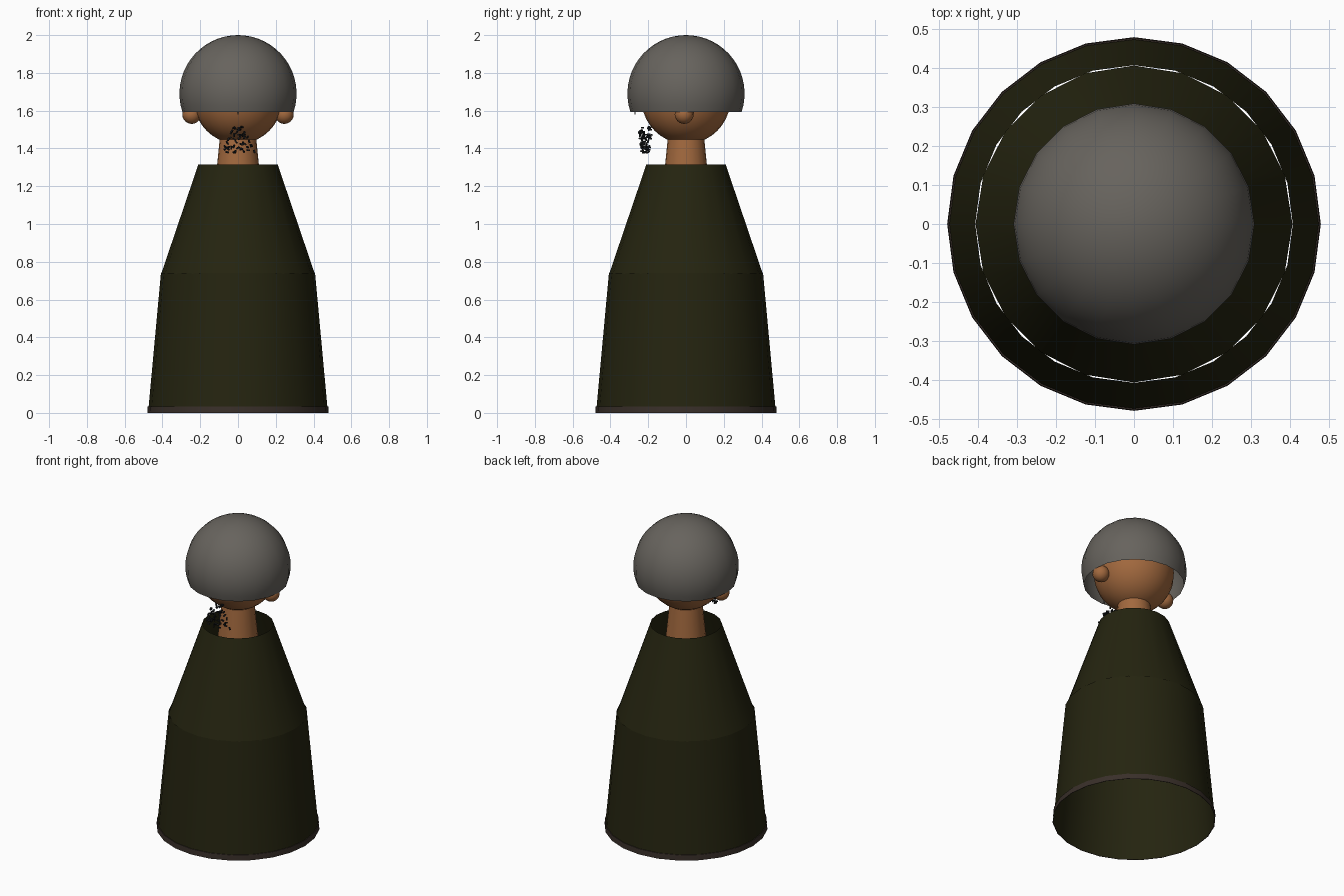
import bpy, bmesh, math, random
from mathutils import Matrix, Euler, Vector

if "Cube" in bpy.data.objects:
    bpy.data.objects.remove(bpy.data.objects["Cube"])

random.seed(4)


def material(name, rgb):
    m = bpy.data.materials.new(name)
    m.diffuse_color = (*rgb, 1)
    m.use_nodes = True
    m.node_tree.nodes["Principled BSDF"].inputs["Base Color"].default_value = m.diffuse_color
    return m


GREEN = material("dark_green_cloth", (0.018, 0.0175, 0.005))
BROWN = material("brown_trim", (0.04, 0.028, 0.022))
SKIN = material("skin", (0.36, 0.14, 0.048))
GREY = material("grey_hood", (0.135, 0.125, 0.11))
BLACK = material("near_black", (0.012, 0.013, 0.015))


def finish(name, bm, mat, smooth=True):
    mesh = bpy.data.meshes.new(name)
    bm.to_mesh(mesh)
    bm.free()
    mesh.materials.append(mat)
    obj = bpy.data.objects.new(name, mesh)
    bpy.context.collection.objects.link(obj)
    if smooth:
        bpy.ops.object.select_all(action='DESELECT')
        obj.select_set(True)
        bpy.context.view_layer.objects.active = obj
        bpy.ops.object.shade_smooth_by_angle(angle=math.radians(40))
    return obj


def lathe(name, profile, sides, mat, centre=(0, 0, 0)):
    """Revolve (radius, height) points, listed bottom to top, about z."""
    bm = bmesh.new()
    rings = []
    for r, z in profile:
        rings.append([bm.verts.new(Vector(centre) + Vector((
            r * math.cos(math.tau * k / sides),
            r * math.sin(math.tau * k / sides), z))) for k in range(sides)])
    for low, high in zip(rings, rings[1:]):
        for k in range(sides):
            n = (k + 1) % sides
            bm.faces.new((low[k], low[n], high[n], high[k]))
    bmesh.ops.remove_doubles(bm, verts=bm.verts, dist=1e-5)
    return finish(name, bm, mat)


def arc(radius, start, steps=16):
    """Circle profile from latitude start (degrees) up to the top pole."""
    angles = [math.radians(start + (90 - start) * i / steps) for i in range(steps + 1)]
    return [(max(0, radius * math.cos(a)), radius * math.sin(a)) for a in angles]


# Open robe: skirt, upper body and hem band
lathe("robe_skirt", [(0.476, 0.002), (0.408, 0.74)], 24, GREEN)
lathe("robe_upper", [(0.407, 0.735), (0.21, 1.315)], 20, GREEN)
lathe("robe_hem", [(0.477, 0), (0.48, 0), (0.478, 0.035), (0.474, 0.035)], 24, BROWN)

# Neck, head and ears
lathe("neck", [(0, 1.2), (0.122, 1.2), (0.097, 1.45), (0, 1.45)], 20, SKIN)
lathe("head", arc(0.235, -90, 20), 24, SKIN, (0, 0, 1.66))
for side, x in (("left", -0.245), ("right", 0.245)):
    lathe(side + "_ear", arc(0.05, -90, 12), 16, SKIN, (x, -0.01, 1.58))

# Open hood shell with a small point at the front rim
lathe("hood", arc(0.31, -18), 20, GREY, (0, 0, 1.69))
lathe("hood_point", [(0, 1.573), (0.006, 1.6)], 6, GREY, (0, -0.27, 0))

# Wispy beard: little specks that spread out towards the bottom
bm = bmesh.new()
for i in range(55):
    t = random.random()
    x = random.uniform(-1, 1) * (0.03 + 0.065 * t)
    y = -0.215 + random.uniform(-1, 1) * (0.035 - 0.015 * t)
    spin = Euler([random.uniform(0, math.pi) for _ in range(3)]).to_matrix().to_4x4()
    size = Matrix.Diagonal((0.008, 0.008, 0.018, 1))
    bmesh.ops.create_cube(bm, size=1, matrix=Matrix.Translation((x, y, 1.515 - 0.135 * t)) @ spin @ size)
finish("beard_wisps", bm, BLACK, smooth=False)
